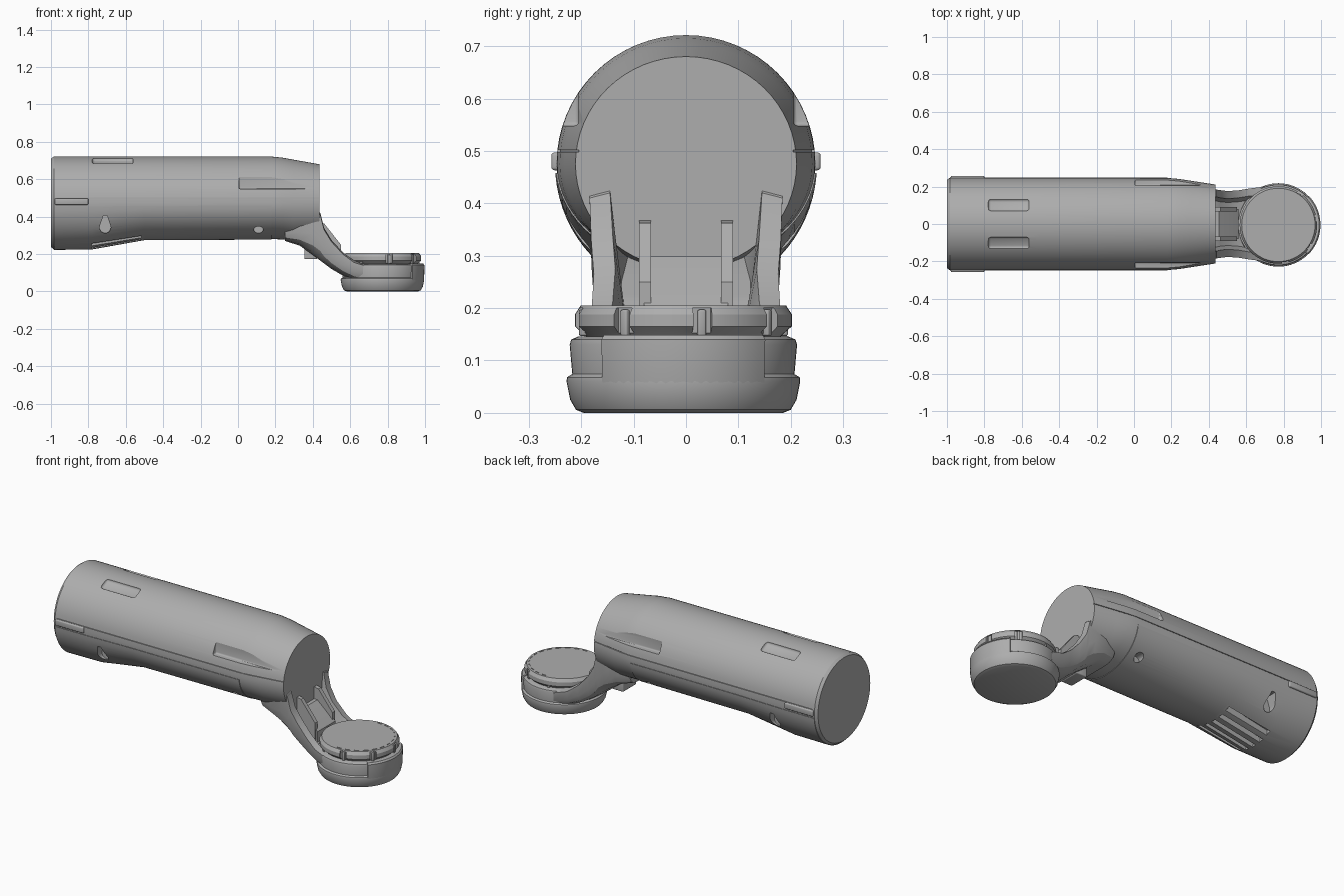
import bpy, bmesh, math
from mathutils import Matrix, Vector

if "Cube" in bpy.data.objects:
    bpy.data.objects.remove(bpy.data.objects["Cube"])

grey = bpy.data.materials.new("plain_grey")
grey.use_nodes = True
grey.diffuse_color = (0.42, 0.42, 0.42, 1)
grey.node_tree.nodes["Principled BSDF"].inputs["Base Color"].default_value = (0.42, 0.42, 0.42, 1)


def finish(name, bm):
    bmesh.ops.recalc_face_normals(bm, faces=bm.faces)
    mesh = bpy.data.meshes.new(name)
    bm.to_mesh(mesh)
    bm.free()
    obj = bpy.data.objects.new(name, mesh)
    bpy.context.collection.objects.link(obj)
    mesh.materials.append(grey)
    return obj


def loft(name, sections):
    """Skin a list of equal-length closed sections and cap both ends."""
    bm = bmesh.new()
    rings = [[bm.verts.new(p) for p in s] for s in sections]
    n = len(rings[0])
    for a, b in zip(rings, rings[1:]):
        for i in range(n):
            j = (i + 1) % n
            bm.faces.new((a[i], a[j], b[j], b[i]))
    bm.faces.new(rings[0])
    bm.faces.new(rings[-1])
    return finish(name, bm)


def prism(name, points, axis, lo, hi):
    """Extrude a flat outline along y or z."""
    put = (lambda p, d: (p[0], d, p[1])) if axis == "y" else (lambda p, d: (p[0], p[1], d))
    return loft(name, [[put(p, d) for p in points] for d in (lo, hi)])


def box(name, centre, size, rot=(0, 0, 0), bevel=0):
    bm = bmesh.new()
    bmesh.ops.create_cube(bm, size=1, matrix=Matrix.Diagonal((*size, 1)))
    if bevel:
        bmesh.ops.bevel(bm, geom=bm.edges[:], offset=bevel, segments=3, profile=0.5, affect="EDGES")
    turn = Matrix.Rotation(rot[2], 4, "Z") @ Matrix.Rotation(rot[1], 4, "Y") @ Matrix.Rotation(rot[0], 4, "X")
    bm.transform(Matrix.Translation(Vector(centre)) @ turn)
    return finish(name, bm)


HEAD = (0.772, -0.005)


def turned(name, profile, start=0, sweep=2 * math.pi, steps=64):
    """Turn a closed (radius, z) outline about the head axis."""
    full = sweep > 6
    if full:
        return loft(name, [[(HEAD[0] + r * math.cos(t), HEAD[1] + r * math.sin(t), z)
                            for t in (2 * math.pi * i / steps for i in range(steps))] for r, z in profile])
    angles = [start + sweep * i / steps for i in range(steps + 1)]
    return loft(name, [[(HEAD[0] + r * math.cos(t), HEAD[1] + r * math.sin(t), z)
                        for r, z in profile] for t in angles])


def cut(obj, cutters):
    bpy.context.view_layer.objects.active = obj
    for c in cutters:
        c.hide_render = True
        mod = obj.modifiers.new("cut", "BOOLEAN")
        mod.operation, mod.object, mod.solver = "DIFFERENCE", c, "EXACT"
        bpy.ops.object.modifier_apply(modifier=mod.name)


def discard(cutters):
    for c in cutters:
        bpy.data.objects.remove(c)


# Main barrel: x, half width, top height, bottom depth about the axis
AXIS = 0.475
RINGS = [(-1, 0.236, 0.236, 0.238), (-0.985, 0.247, 0.246, 0.25), (-0.78, 0.247, 0.246, 0.248),
         (-0.5, 0.247, 0.246, 0.198), (0.18, 0.246, 0.246, 0.195), (0.24, 0.241, 0.24, 0.197),
         (0.3, 0.232, 0.229, 0.205), (0.435, 0.211, 0.205, 0.2)]


def arc(x, w, up, down, a0, a1, n, grow=0):
    pts = []
    for i in range(n):
        t = math.radians(a0 + (a1 - a0) * i / n)
        h = up if math.sin(t) > 0 else down
        pts.append((x, (w + grow) * math.cos(t), AXIS + (h + grow) * math.sin(t)))
    return pts


barrel = loft("barrel", [arc(*r, 0, 360, 64) for r in RINGS])
grip_shell = loft("grip_shell", [arc(*r, -5, -180, 36, 0.003) for r in RINGS[1:5]])

# Pockets, recesses, holes, seams and vents cut in the barrel
cutters = []
for s in (1, -1):
    cutters.append(box("top_pocket", (-0.67, s * 0.107, 0.71), (0.22, 0.07, 0.05), (-s * 0.43, 0, 0), 0.015))
    cutters.append(box("side_recess", (0.24, s * 0.255, 0.592), (0.47, 0.1, 0.088), (0, 0, 0), 0.008))
    drop = [(-0.71 + 0.03 * math.cos(t), 0.342 + 0.03 * math.sin(t))
            for t in (math.radians(-200 + 220 * i / 12) for i in range(13))] + [(-0.7, 0.405), (-0.72, 0.405)]
    cutters.append(prism("drop_hole", drop, "y", s * 0.172, s * 0.3))
    screw = [(0.11 + 0.025 * math.cos(t), 0.33 + 0.018 * math.sin(t))
             for t in (math.tau * i / 16 for i in range(16))]
    cutters.append(prism("screw_hole", screw, "y", s * 0.14, s * 0.3))
    seam = [(-0.97, 0.3), (-0.97, 0.24), (0.2, 0.24), (0.45, 0.202), (0.45, 0.3)]
    cutters.append(prism("seam", [(x, s * y) for x, y in seam], "z", 0.498, 0.502))
for i in range(-2, 3):
    y = i * 0.055
    z = AXIS - 0.225 * math.sqrt(1 - (y / 0.247) ** 2)
    cutters.append(box("vent", (-0.65, y, z), (0.27, 0.026, 0.05), (0, -0.19, 0)))
cut(barrel, cutters)
cut(grip_shell, cutters)
discard(cutters)

# Side latches at the rear
for s, side in ((1, "left"), (-1, "right")):
    box(side + "_latch", (-0.89, s * 0.245, 0.48), (0.18, 0.024, 0.034), (0, 0, 0), 0.006)

# U-shaped neck: x, arm top, underside, outer y, inner y, floor
NECK = [(0.25, 0.36, 0.27, 0.15, 0.1, 0.33), (0.33, 0.4, 0.245, 0.18, 0.13, 0.3),
        (0.4, 0.45, 0.195, 0.185, 0.145, 0.25), (0.44, 0.42, 0.165, 0.184, 0.145, 0.225),
        (0.46, 0.34, 0.15, 0.181, 0.14, 0.21), (0.5, 0.275, 0.12, 0.176, 0.135, 0.17),
        (0.56, 0.21, 0.085, 0.18, 0.14, 0.14), (0.62, 0.165, 0.06, 0.19, 0.15, 0.12),
        (0.7, 0.14, 0.04, 0.2, 0.15, 0.1)]
sections = []
for x, top, low, out, inn, floor in NECK:
    h = top - low
    half = [(inn * 0.85, floor), (inn, top), (out, top - 0.01), (out * 0.98, low + 0.45 * h),
            (out * 0.9, low + 0.2 * h), (out * 0.72, low + 0.05 * h), (out * 0.45, low)]
    sections.append([(x, y, z) for y, z in half] + [(x, -y, z) for y, z in reversed(half)])
loft("neck", sections)

# Saddle between the arms, with a raised horn on each edge
prism("saddle", [(0.41, 0.3), (0.455, 0.298), (0.52, 0.24), (0.56, 0.2), (0.56, 0.12), (0.41, 0.2)],
      "y", -0.08, 0.08)
for s, side in ((1, "left"), (-1, "right")):
    prism(side + "_horn", [(0.42, 0.37), (0.462, 0.362), (0.475, 0.345), (0.55, 0.25), (0.55, 0.13), (0.42, 0.2)],
          "y", s * 0.067, s * 0.09)
box("underside_catch", (0.39, 0, 0.215), (0.07, 0.12, 0.085), (0, 0, 0), 0.006)

# Round head with a step and a front bumper
turned("head_base", [(0.19, 0), (0.205, 0.006), (0.216, 0.025), (0.223, 0.06), (0.222, 0.068),
                     (0.212, 0.074), (0.217, 0.13), (0.214, 0.14), (0.2, 0.146)])
turned("front_bumper", [(0.19, 0.02), (0.215, 0.03), (0.223, 0.06), (0.225, 0.14), (0.218, 0.149), (0.19, 0.149)],
       math.radians(-44), math.radians(88), 20)

# Cutter ring with notches, pegs and a slotted cap
cutter_ring = turned("cutter_ring", [(0.18, 0.14), (0.192, 0.152), (0.207, 0.165), (0.207, 0.188),
                                     (0.196, 0.205)])
cutters = []
for i in range(8):
    t = math.tau * i / 8 + 0.18
    c, s = math.cos(t), math.sin(t)
    cutters.append(box("notch", (HEAD[0] + 0.212 * c, HEAD[1] + 0.212 * s, 0.17), (0.04, 0.036, 0.06), (0, 0, t)))
    box("peg_%d" % (i + 1), (HEAD[0] + 0.194 * c, HEAD[1] + 0.194 * s, 0.172), (0.016, 0.016, 0.05),
        (0, 0, t), 0.004)
for i in range(24):
    t = math.tau * i / 24
    cutters.append(box("slot", (HEAD[0] + 0.183 * math.cos(t), HEAD[1] + 0.183 * math.sin(t), 0.206),
                       (0.006, 0.028, 0.008), (0, 0, t)))
cut(cutter_ring, cutters)
discard(cutters)

# Smooth shading with sharp edges kept
for obj in bpy.context.collection.objects:
    if obj.type == "MESH" and grey.name in obj.data.materials:
        bpy.ops.object.select_all(action="DESELECT")
        obj.select_set(True)
        bpy.context.view_layer.objects.active = obj
        bpy.ops.object.shade_smooth_by_angle(angle=math.radians(30))
